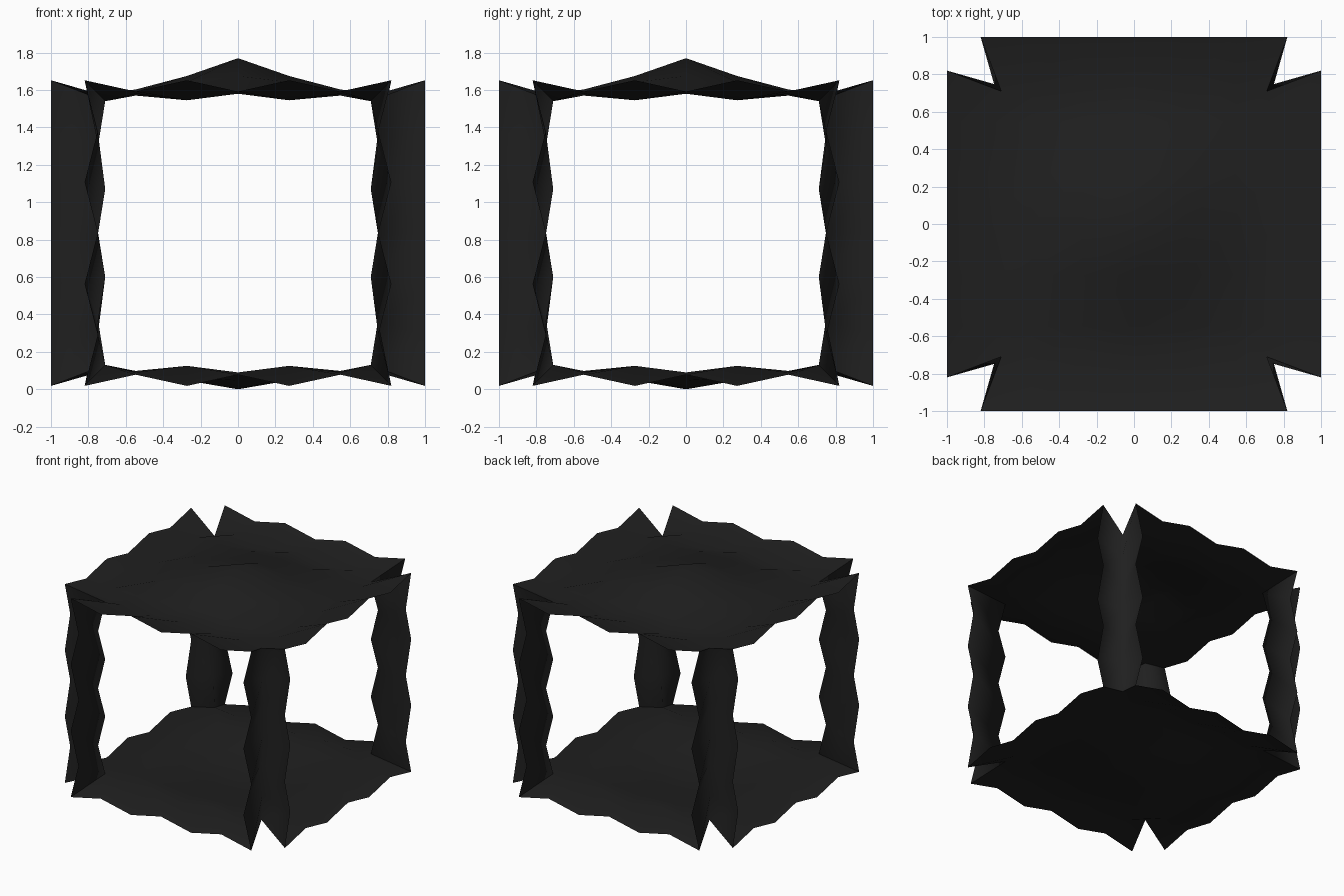
import bpy, math

if "Cube" in bpy.data.objects:
    bpy.data.objects.remove(bpy.data.objects["Cube"])

MID = 0.835          # mid height of the cage
GRID = [-1, -.735, -.547, -.273, 0, .273, .547, .735, 1]
mat = bpy.data.materials.new("charcoal black")
mat.diffuse_color = (0.014, 0.014, 0.014, 1)
mat.use_nodes = True
mat.node_tree.nodes["Principled BSDF"].inputs["Base Color"].default_value = mat.diffuse_color


def build(name, verts, faces, flip):
    me = bpy.data.meshes.new(name)
    me.from_pydata(verts, [], [f[::-1] for f in faces] if flip else faces)
    me.materials.append(mat)
    ob = bpy.data.objects.new(name, me)
    bpy.context.collection.objects.link(ob)
    for p in me.polygons:
        p.use_smooth = True
    return ob


def slab_point(i, j, dome, base):
    """Point of a slab sheet; height is the distance from mid height."""
    x, y = GRID[i], GRID[j]
    edge_i, edge_j = i in (0, 8), j in (0, 8)
    if edge_i or edge_j:                     # zigzag free edge
        k = j if edge_i else i
        if k in (1, 7):                      # corner tips
            t = math.copysign(.82, GRID[k])
            x, y = (x, t) if edge_i else (t, y)
        return x, y, .817 if k % 2 else .757
    ring_i, ring_j = i in (1, 7), j in (1, 7)
    if ring_i and ring_j:                    # pinched corner
        return math.copysign(.71, x), math.copysign(.71, y), .705
    if ring_i or ring_j:                     # fold line inside the edge
        k = j if ring_i else i
        r = .71 if k % 2 else .75
        if ring_i:
            x = math.copysign(r, x)
        else:
            y = math.copysign(r, y)
        return x, y, .71 if k % 2 else .745
    f = max(0, 1 - math.hypot(x, y) / .78) ** 1.5
    return x, y, base + dome * f


def slab(name, sign, dome, base):
    keys = [(i, j) for i in range(9) for j in range(9)
            if not (i in (0, 8) and j in (0, 8))]
    idx = {k: n for n, k in enumerate(keys)}
    verts = []
    for i, j in keys:
        x, y, h = slab_point(i, j, dome, base)
        verts.append((x, y, MID + sign * h))
    faces = [[idx[i, j], idx[i + 1, j], idx[i + 1, j + 1], idx[i, j + 1]]
             for i in range(8) for j in range(8)
             if not (i in (0, 7) and j in (0, 7))]
    build(name, verts, faces, sign < 0)


def post(name, sx, sy):
    """Corner post: a folded V sheet with zigzag wing edges."""
    verts, faces = [], []
    for k in range(7):
        t = k / 3 - 1
        tip, fold = (.82, .71) if k % 2 == 0 else (.75, .748)
        zt, zf = MID + t * .817, MID + t * .705
        for x, y, z in ((1, tip, zt), (fold, fold, zf), (tip, 1, zt)):
            verts.append((x * sx, y * sy, z))
    for k in range(6):
        for a in range(2):
            v = k * 3 + a
            faces.append([v, v + 1, v + 4, v + 3])
    build(name, verts, faces, sx * sy < 0)


# domed roof and slightly sagging floor
slab("top_slab", 1, .20, .735)
slab("bottom_slab", -1, .098, .737)

# four corner posts
for sx, side in ((-1, "left"), (1, "right")):
    for sy, end in ((-1, "front"), (1, "back")):
        post(f"{end}_{side}_post", sx, sy)
